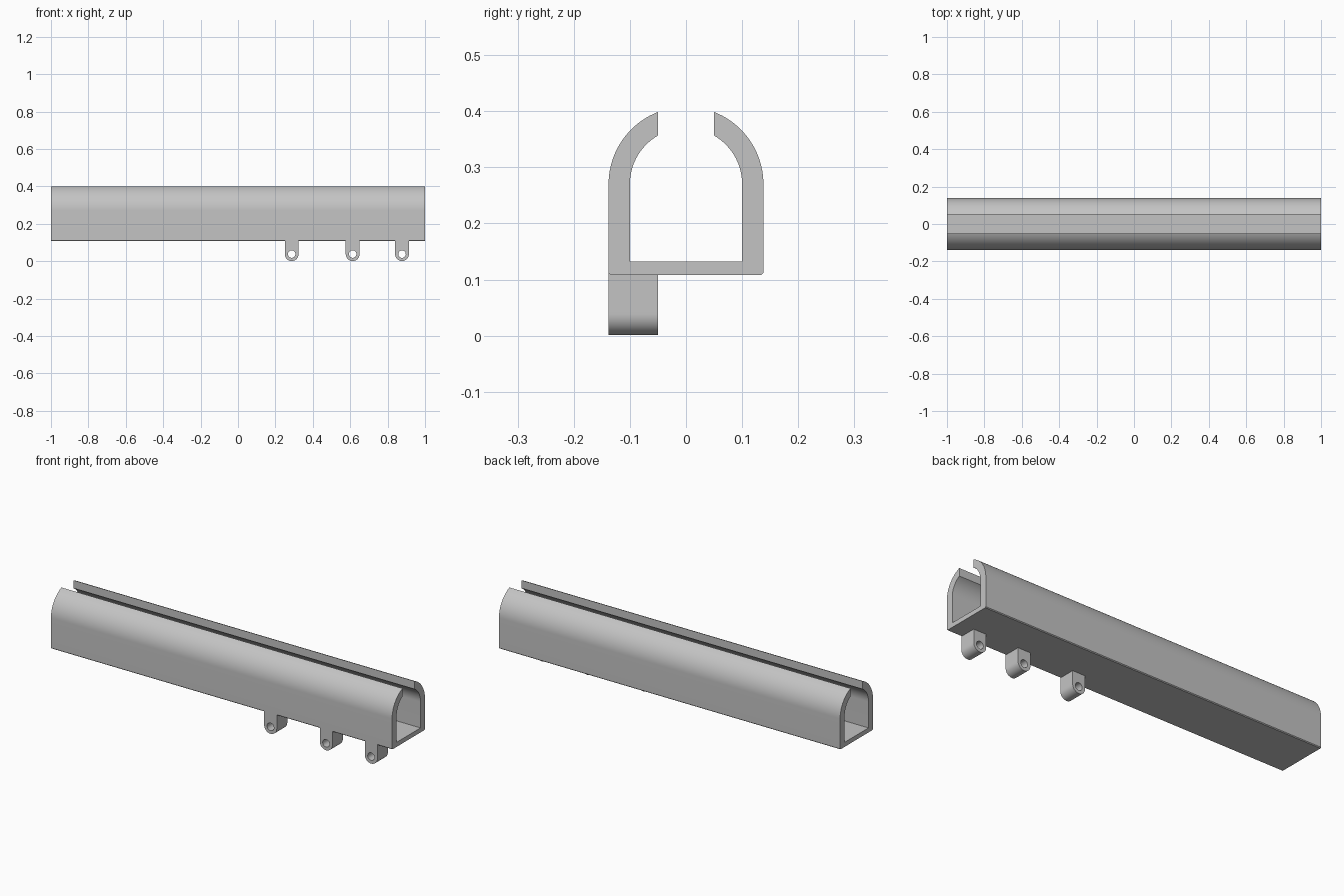
import bpy
import bmesh
from math import sin, cos, pi, asin, atan2, radians

cube = bpy.data.objects.get("Cube")
if cube:
    bpy.data.objects.remove(cube, do_unlink=True)

# Single grey material
grey = bpy.data.materials.new("plain_grey")
grey.use_nodes = True
colour = (0.55, 0.55, 0.55, 1)
grey.diffuse_color = colour
grey.node_tree.nodes["Principled BSDF"].inputs["Base Color"].default_value = colour

OUTER, INNER, GAP = 0.138, 0.1, 0.05      # channel radii and half slot width
BASE, FLOOR, SPRING = 0.108, 0.132, 0.27  # channel heights
CHAMFER = 0.004


def finish(name, bm):
    bmesh.ops.recalc_face_normals(bm, faces=bm.faces[:])
    mesh = bpy.data.meshes.new(name)
    bm.to_mesh(mesh)
    bm.free()
    mesh.materials.append(grey)
    obj = bpy.data.objects.new(name, mesh)
    bpy.context.collection.objects.link(obj)
    bpy.ops.object.select_all(action='DESELECT')
    obj.select_set(True)
    bpy.context.view_layer.objects.active = obj
    bpy.ops.object.shade_smooth_by_angle(angle=radians(30))
    return obj


def arc(radius, steps=20):
    """Quarter-like arc from the wall up to the slot edge."""
    end = pi / 2 - asin(GAP / radius)
    return [(radius * cos(end * i / steps), SPRING + radius * sin(end * i / steps))
            for i in range(steps + 1)]


# Slotted channel: half section mirrored across y, then extruded along x
outer_half = [(OUTER - CHAMFER, BASE), (OUTER, BASE + CHAMFER)] + arc(OUTER)
inner_half = arc(INNER)[::-1] + [(INNER, FLOOR)]
half = outer_half + inner_half
section = half + [(-y, z) for y, z in reversed(half)]
bm = bmesh.new()
end_face = bm.faces.new([bm.verts.new((-1, y, z)) for y, z in section])
grown = bmesh.ops.extrude_face_region(bm, geom=[end_face], use_keep_orig=True)
bmesh.ops.translate(bm, vec=(2, 0, 0),
                    verts=[v for v in grown["geom"] if isinstance(v, bmesh.types.BMVert)])
finish("slotted_channel", bm)

# Hinge lugs: rounded below, square above, with a through hole along y
LUG, HOLE, EYE = 0.037, 0.02, 0.038
RISE = BASE + 0.004 - EYE
corner = atan2(RISE, LUG)
angles = sorted([2 * pi * i / 48 for i in range(48)] + [corner, pi - corner])


def lug_edge(a):
    if sin(a) <= 1e-6:
        return LUG
    return min(LUG / max(abs(cos(a)), 1e-6), RISE / sin(a))


def make_lug(name, x):
    bm = bmesh.new()
    rings = []
    for y in (-OUTER, -GAP):
        for size in (lug_edge, lambda a: HOLE):
            rings.append([bm.verts.new((x + size(a) * cos(a), y, EYE + size(a) * sin(a)))
                          for a in angles])
    front_out, front_in, back_out, back_in = rings
    for one, two in ((front_out, front_in), (front_in, back_in),
                     (back_in, back_out), (back_out, front_out)):
        for i in range(len(angles)):
            j = (i + 1) % len(angles)
            bm.faces.new((one[i], one[j], two[j], two[i]))
    finish(name, bm)


for name, x in (("inner_lug", 0.287), ("middle_lug", 0.613), ("end_lug", 0.877)):
    make_lug(name, x)
